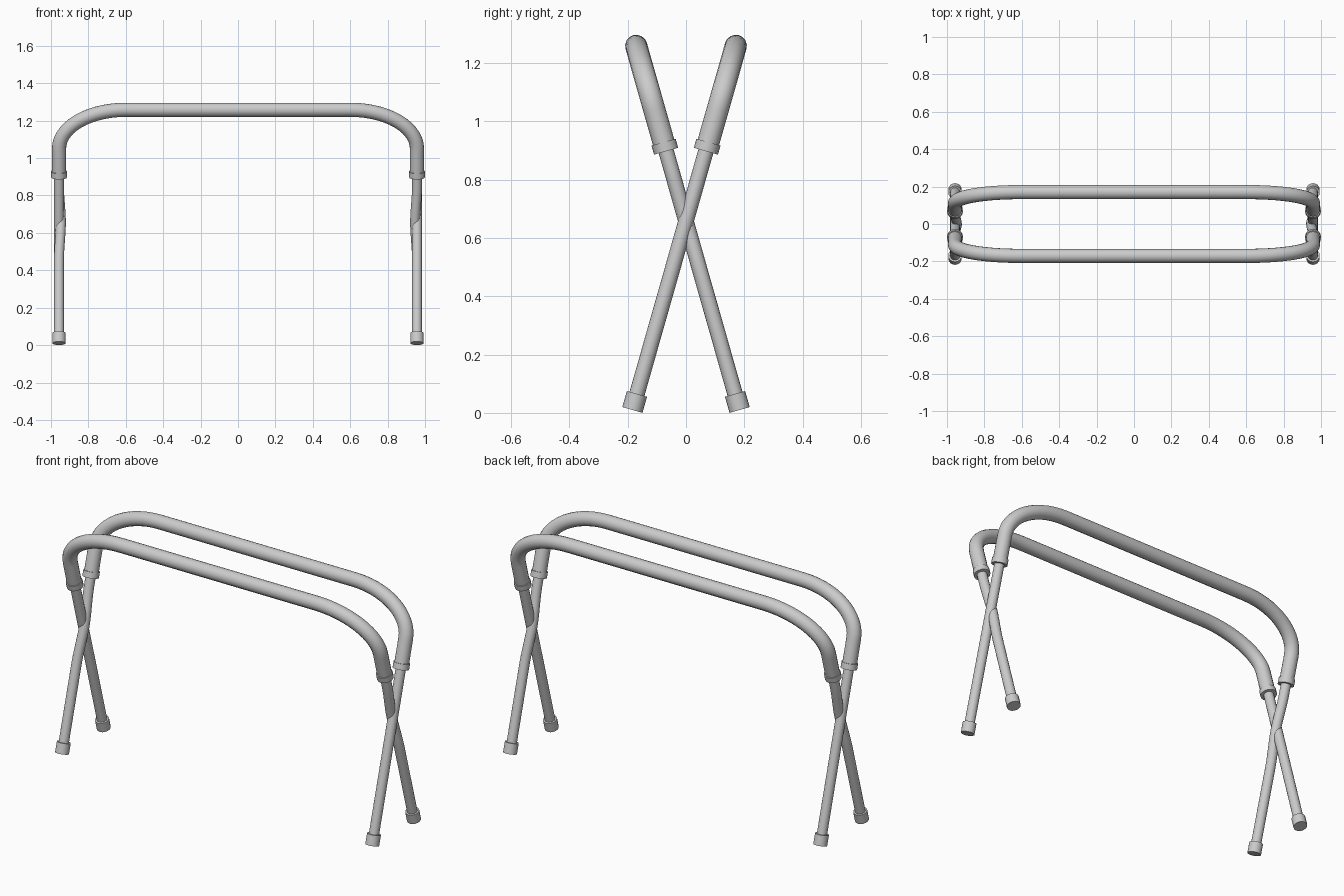
import bpy
from math import radians
from mathutils import Vector

if "Cube" in bpy.data.objects:
    bpy.data.objects.remove(bpy.data.objects["Cube"])

X = 0.957          # leg centre in x
CROSS = 0.657      # height where the legs cross
K = 0.284          # lean: y per unit z


def at(x, z, side):
    """Point on the leaning frame plane; side -1 turns it 180 degrees about z."""
    return Vector((x * side, K * (z - CROSS) * side, z))


def tube(name, pts, radius):
    """Round capped tube through bezier points given as (left handle, point, right handle)."""
    cu = bpy.data.curves.new(name, 'CURVE')
    cu.dimensions = '3D'
    cu.bevel_depth = radius
    cu.bevel_resolution = 6
    cu.resolution_u = 14
    cu.use_fill_caps = True
    sp = cu.splines.new('BEZIER')
    sp.bezier_points.add(len(pts) - 1)
    for bp, (hl, co, hr) in zip(sp.bezier_points, pts):
        bp.handle_left_type = bp.handle_right_type = 'FREE'
        bp.handle_left, bp.co, bp.handle_right = hl, co, hr
    ob = bpy.data.objects.new(name, cu)
    bpy.context.collection.objects.link(ob)
    bpy.ops.object.select_all(action='DESELECT')
    ob.select_set(True)
    bpy.context.view_layer.objects.active = ob
    bpy.ops.object.convert(target='MESH')
    bpy.ops.object.shade_smooth_by_angle(angle=radians(40))
    return bpy.context.object


def straight(name, a, b, radius):
    d = (b - a) / 3
    return tube(name, [(a - d, a, a + d), (b - d, b, b + d)], radius)


for side, label in ((1, "back"), (-1, "front")):
    P = lambda x, z: at(x, z, side)

    # Bent upper rail
    pts = [(P(-X, 0.85), P(-X, 0.90), P(-X, 0.95)),
           (P(-X, 1.00), P(-X, 1.05), P(-X, 1.165)),
           (P(-0.80, 1.258), P(-0.60, 1.258), P(-0.2, 1.258))]
    mirrored = [tuple(Vector((2 * P(0, v.z).x - v.x, v.y, v.z)) for v in reversed(p))
                for p in reversed(pts)]
    tube(label + "_top_rail", pts + mirrored, 0.038)

    for sx, end in ((-1, "a"), (1, "b")):
        x = sx * X
        # Leg: one of each crossing pair bows slightly inward to pass the other
        if sx == 1:
            straight(f"{label}_leg_{end}", P(x, 0.03), P(x, 0.93), 0.0265)
        else:
            xb = x + 0.010
            tube(f"{label}_leg_{end}",
                 [(P(x, 0.0), P(x, 0.03), P(x, 0.15)),
                  (P(x, 0.35), P(x, 0.45), P(x, 0.53)),
                  (P(xb, 0.59), P(xb, CROSS), P(xb, 0.72)),
                  (P(x, 0.78), P(x, 0.85), P(x, 0.88)),
                  (P(x, 0.90), P(x, 0.93), P(x, 0.95))], 0.0265)
        # Collar where leg enters rail, and foot cap
        straight(f"{label}_collar_{end}", P(x, 0.897), P(x, 0.928), 0.043)
        straight(f"{label}_foot_cap_{end}", P(x, 0.010), P(x, 0.065), 0.036)
